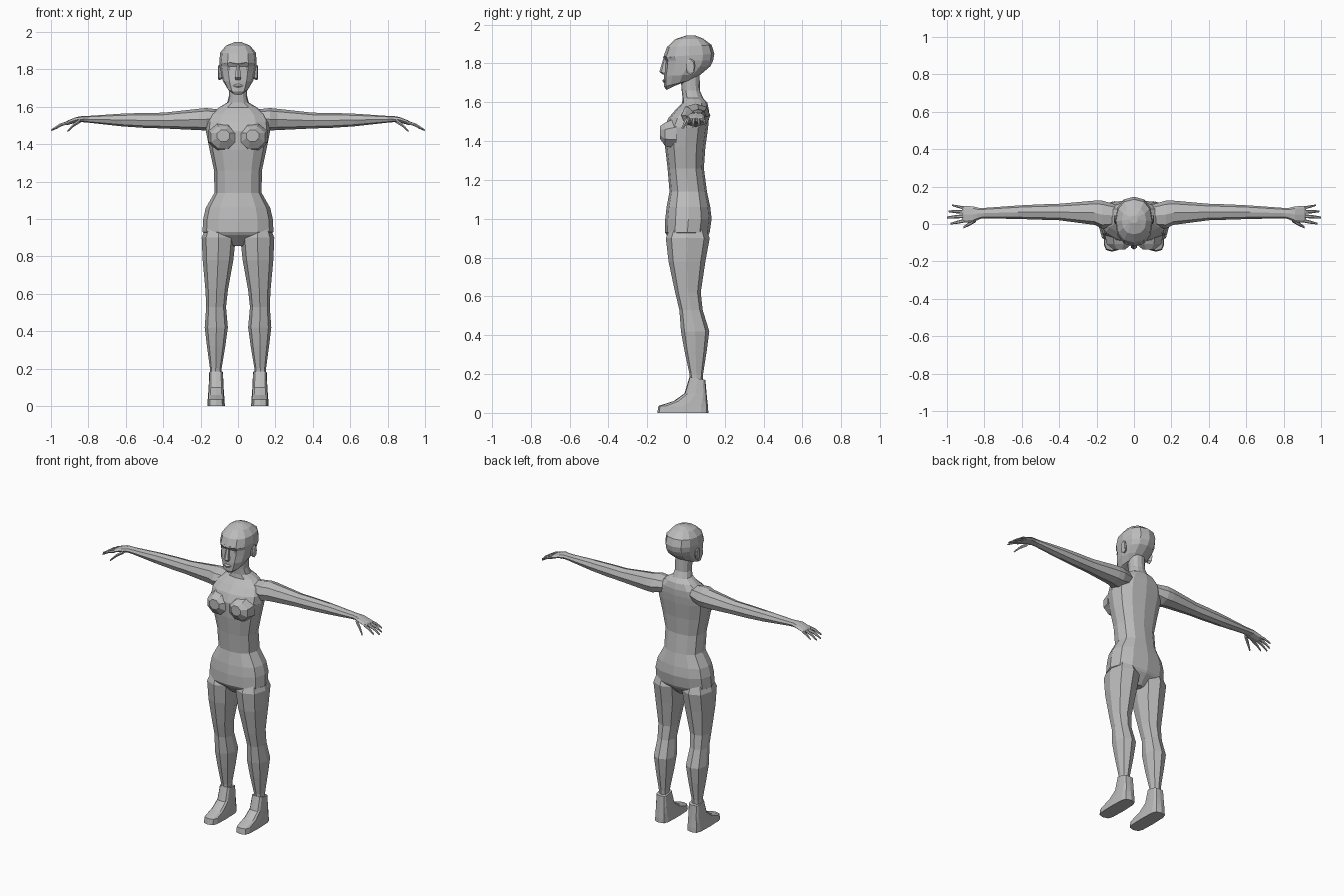
import bpy, bmesh, math
from mathutils import Vector

skin = bpy.data.materials.new("plain grey")
skin.diffuse_color = (0.5, 0.5, 0.5, 1)


def spow(v, p):
    return math.copysign(abs(v) ** p, v)


def level(xc, half, fy, fz, by, bz, n=8, p=0.85):
    """Ring around z, from a front point (fy, fz) to a back point (by, bz)."""
    pts = []
    for i in range(n):
        a = 2 * math.pi * i / n
        s, c = spow(math.sin(a), p), spow(math.cos(a), p)
        t = (1 - c) / 2
        pts.append(Vector((xc + half * s, fy + (by - fy) * t, fz + (bz - fz) * t)))
    return pts


def across(x, yc, zc, ry, rz, n=8, p=0.9):
    """Ring around the x axis."""
    return [Vector((x, yc + ry * spow(math.cos(2 * math.pi * i / n), p),
                    zc + rz * spow(math.sin(2 * math.pi * i / n), p))) for i in range(n)]


def facing(x, y, z, rx, rz, n=8):
    """Ring around the y axis."""
    return [Vector((x + rx * math.cos(2 * math.pi * (i + .5) / n), y,
                    z + rz * math.sin(2 * math.pi * (i + .5) / n))) for i in range(n)]


def loft(name, rings, start=True, end=True, mirror=False):
    bm = bmesh.new()
    vs = [[bm.verts.new(p) for p in r] for r in rings]
    n = len(vs[0])
    for a, b in zip(vs, vs[1:]):
        for i in range(n):
            j = (i + 1) % n
            bm.faces.new((a[i], a[j], b[j], b[i]))
    if start:
        bm.faces.new(vs[0])
    if end:
        bm.faces.new(vs[-1])
    bmesh.ops.recalc_face_normals(bm, faces=bm.faces[:])
    # keep open tubes pointing outwards too
    c = sum((v.co for v in bm.verts), Vector()) / len(bm.verts)
    if sum((f.calc_center_median() - c).dot(f.normal) * f.calc_area() for f in bm.faces) < 0:
        bmesh.ops.reverse_faces(bm, faces=bm.faces[:])
    me = bpy.data.meshes.new(name)
    bm.to_mesh(me)
    bm.free()
    me.materials.append(skin)
    ob = bpy.data.objects.new(name, me)
    bpy.context.collection.objects.link(ob)
    if mirror:
        ob.modifiers.new("mirror", 'MIRROR')
    return ob


# torso and neck: z, half width, front y, back y
torso = [(.855, .03, -.04, .06), (.915, .165, -.10, .115), (.93, .19, -.108, .122),
         (1.0, .186, -.107, .132), (1.06, .172, -.10, .125), (1.14, .126, -.085, .108),
         (1.26, .128, -.095, .092), (1.37, .152, -.108, .10), (1.47, .172, -.112, .114),
         (1.52, .17, -.09, .118), (1.56, .15, -.055, .118), (1.597, .10, -.02, .11),
         (1.622, .058, -.018, .088), (1.66, .048, -.022, .072), (1.75, .05, -.03, .07)]
loft("torso", [level(0, h, f, z, b, z, 12) for z, h, f, b in torso], end=False)

# bust
loft("bust", [facing(.08, -.05, 1.44, .085, .085), facing(.08, -.108, 1.435, .07, .065),
              facing(.078, -.135, 1.445, .036, .034)], start=False, mirror=True)

# legs: z, inner x, outer x, front y, back y
leg = [(.96, .04, .17, -.08, .10), (.90, .012, .194, -.104, .122), (.78, .025, .189, -.09, .10),
       (.62, .054, .174, -.056, .076), (.53, .064, .17, -.034, .086), (.42, .054, .178, -.026, .12),
       (.32, .068, .166, -.008, .107), (.20, .088, .15, .018, .088), (.15, .09, .15, .022, .085)]
loft("leg", [level((i + o) / 2, (o - i) / 2, f, z, b, z) for z, i, o, f, b in leg],
     start=False, end=False, mirror=True)

# feet: centre x, half width, front y and z, back y and z
foot = [(.117, .037, .018, .185, .10, .17), (.117, .04, -.008, .10, .106, .10),
        (.117, .043, -.065, .06, .11, .06), (.117, .045, -.142, .036, .114, .03),
        (.117, .047, -.148, 0, .115, 0)]
loft("foot", [level(*r, n=12, p=.5) for r in foot], mirror=True)

# arms: x, centre y and z, radius y and z
arm = [(.10, .045, 1.54, .06, .045), (.17, .05, 1.533, .075, .06), (.21, .06, 1.532, .065, .057),
       (.40, .064, 1.526, .044, .042), (.50, .064, 1.527, .041, .04), (.62, .063, 1.529, .036, .034),
       (.80, .058, 1.533, .028, .018), (.84, .056, 1.534, .03, .016)]
loft("arm", [across(*r) for r in arm], start=False, end=False, mirror=True)

# hands
loft("palm", [across(.82, .056, 1.534, .028, .016), across(.86, .052, 1.531, .042, .015),
              across(.91, .052, 1.515, .045, .012), across(.92, .052, 1.51, .04, .009)],
     start=False, mirror=True)


def finger(name, base, tip, r):
    a, b = Vector(base), Vector(tip)
    m = (a + b) / 2 + Vector((0, 0, .006))
    loft(name, [across(*a, r, r, 6), across(*m, r * .9, r * .9, 6), across(*b, r * .5, r * .5, 6)],
         mirror=True)


finger("index_finger", (.905, .018, 1.515), (.98, .002, 1.482), .0095)
finger("middle_finger", (.91, .042, 1.515), (1.0, .035, 1.474), .010)
finger("ring_finger", (.91, .064, 1.515), (.993, .068, 1.475), .0095)
finger("little_finger", (.905, .085, 1.513), (.972, .10, 1.484), .008)
finger("thumb", (.845, .022, 1.524), (.912, -.018, 1.468), .012)

# head: half width, front y and z, back y and z
head = [(.032, -.10, 1.663, -.03, 1.70), (.058, -.113, 1.68, .045, 1.72),
        (.082, -.113, 1.735, .078, 1.745), (.092, -.109, 1.78, .125, 1.785),
        (.098, -.106, 1.815, .14, 1.815), (.10, -.117, 1.832, .146, 1.85),
        (.095, -.098, 1.885, .132, 1.895), (.065, -.055, 1.925, .09, 1.927),
        (.02, .005, 1.945, .045, 1.945)]
loft("head", [level(0, *r, n=12) for r in head])

# nose, lips
loft("nose", [level(0, .009, -.117, 1.825, -.09, 1.82, 6), level(0, .019, -.137, 1.757, -.09, 1.757, 6),
              level(0, .013, -.118, 1.742, -.09, 1.742, 6)])
loft("lips", [level(0, .012, -.113, 1.722, -.09, 1.722, 6), level(0, .03, -.122, 1.712, -.08, 1.712, 6),
              level(0, .014, -.115, 1.70, -.09, 1.70, 6)])

# eyes and brows
loft("eye", [facing(.04, -.07, 1.803, .022, .012, 6), facing(.04, -.097, 1.803, .015, .007, 6)],
     start=False, mirror=True)
loft("brow", [across(.012, -.105, 1.832, .014, .008, 6), across(.045, -.093, 1.837, .014, .008, 6),
              across(.072, -.07, 1.832, .012, .005, 6)], mirror=True)

# ears
loft("ear", [across(.085, .018, 1.78, .016, .032), across(.102, .024, 1.783, .024, .042),
             across(.107, .026, 1.784, .016, .032)], start=False, mirror=True)
